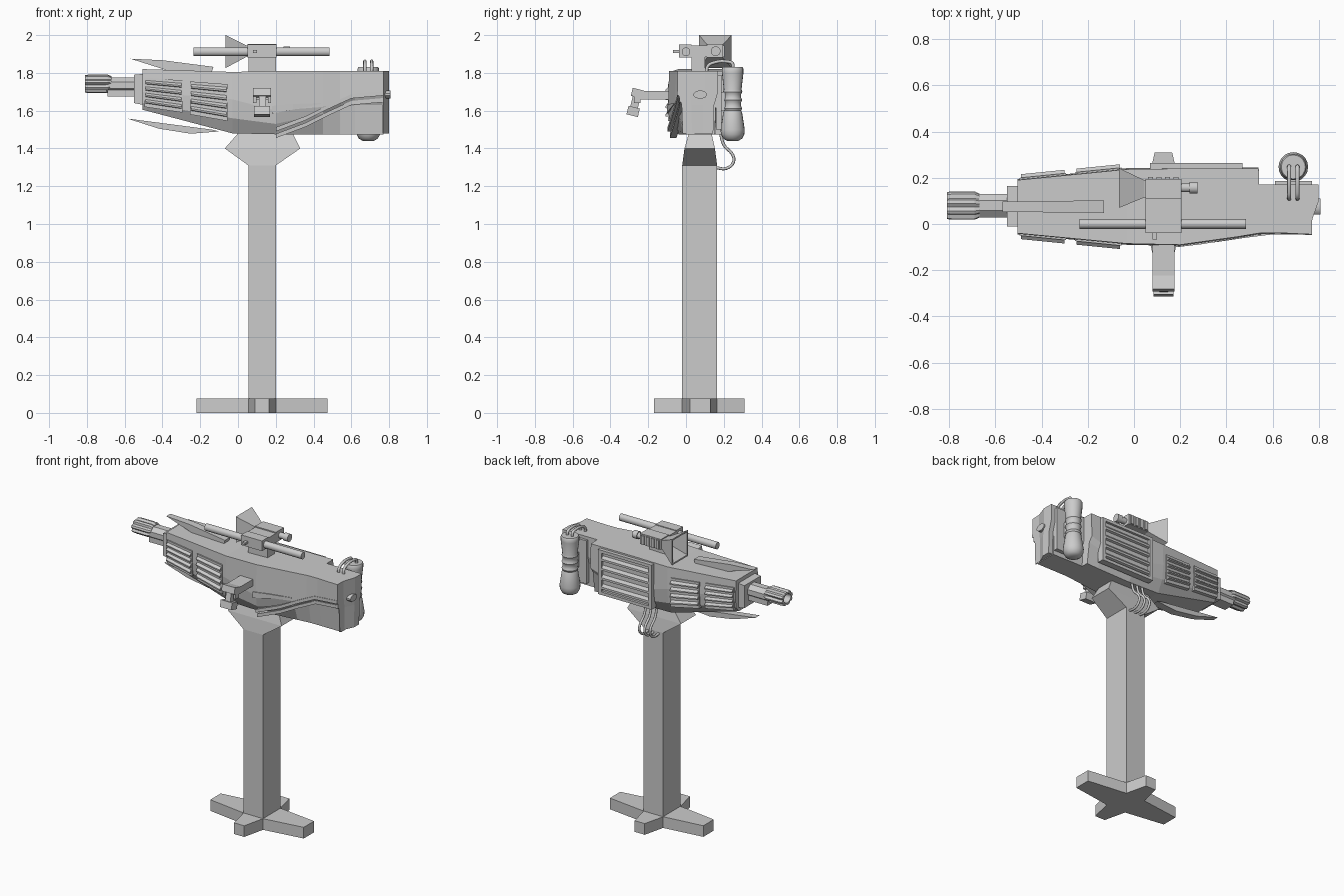
import bpy, bmesh, math
from mathutils import Vector

if "Cube" in bpy.data.objects:
    bpy.data.objects.remove(bpy.data.objects["Cube"])

CY = 0.075  # centre plane of the weapon body


def loft(name, rings, smooth=False):
    """Skin a list of equal-length closed rings and cap both ends."""
    bm = bmesh.new()
    vs = [[bm.verts.new(p) for p in r] for r in rings]
    n = len(rings[0])
    for a, b in zip(vs, vs[1:]):
        for i in range(n):
            j = (i + 1) % n
            bm.faces.new((a[i], a[j], b[j], b[i]))
    bm.faces.new(vs[0][::-1])
    bm.faces.new(vs[-1])
    bmesh.ops.recalc_face_normals(bm, faces=bm.faces)
    me = bpy.data.meshes.new(name)
    bm.to_mesh(me)
    bm.free()
    ob = bpy.data.objects.new(name, me)
    bpy.context.collection.objects.link(ob)
    if smooth:
        bpy.ops.object.select_all(action='DESELECT')
        ob.select_set(True)
        bpy.context.view_layer.objects.active = ob
        bpy.ops.object.shade_smooth_by_angle(angle=math.radians(35))
    return ob


def box(name, x0, x1, y0, y1, z0, z1):
    return loft(name, [[(x0, y0, z), (x1, y0, z), (x1, y1, z), (x0, y1, z)] for z in (z0, z1)])


def rect_x(x, y0, y1, z0, z1):
    return [(x, y0, z0), (x, y1, z0), (x, y1, z1), (x, y0, z1)]


def oval_x(x, cy, cz, ry, rz, n=12, flute=1.0):
    r = [1 if i % 3 else flute for i in range(n)]
    t = [2 * math.pi * (i + .5) / n for i in range(n)]
    return [(x, cy + ry * k * math.cos(a), cz + rz * k * math.sin(a)) for k, a in zip(r, t)]


def hose(name, pts, r):
    """Round pipe through a bent path, turned into a mesh."""
    cu = bpy.data.curves.new(name, 'CURVE')
    cu.dimensions = '3D'
    cu.bevel_depth, cu.bevel_resolution, cu.resolution_u = r, 2, 5
    cu.use_fill_caps = True
    sp = cu.splines.new('BEZIER')
    sp.bezier_points.add(len(pts) - 1)
    for b, p in zip(sp.bezier_points, pts):
        b.co = p
        b.handle_left_type = b.handle_right_type = 'AUTO'
    ob = bpy.data.objects.new(name, cu)
    bpy.context.collection.objects.link(ob)
    bpy.context.view_layer.update()
    me = bpy.data.meshes.new_from_object(ob.evaluated_get(bpy.context.evaluated_depsgraph_get()))
    bpy.data.objects.remove(ob)
    bpy.context.collection.objects.link(bpy.data.objects.new(name, me))


# star foot with four tapering arms
star = [(.055, -.02), (.09, -.17), (.165, -.17), (.2, -.02), (.475, .02), (.475, .13),
        (.2, .165), (.165, .31), (.09, .31), (.055, .165), (-.22, .13), (-.22, .02)]
loft("star_foot", [[(x, y, z) for x, y in star] for z in (0, .075)])

# post with flared head
post = [(.055, .2, -.02, .165, .07), (.055, .2, -.02, .165, 1.31),
        (-.07, .33, -.008, .153, 1.4), (0, .29, .015, .135, 1.48)]
loft("post", [[(a, c, z), (b, c, z), (b, d, z), (a, d, z)] for a, b, c, d, z in post])

# main body: x, back y, then front-side points (y, z) from top to bottom
sections = [
    (-.505, .19, [(-.04, 1.82), (-.045, 1.70), (-.04, 1.64), (-.01, 1.605)]),
    (-.03, .237, [(-.085, 1.805), (-.09, 1.66), (-.08, 1.56), (-.04, 1.48)]),
    (.2, .24, [(-.09, 1.81), (-.095, 1.60), (-.085, 1.53), (-.04, 1.475)]),
    (.45, .24, [(-.055, 1.81), (-.06, 1.62), (-.045, 1.585), (-.01, 1.475)]),
    (.54, .24, [(-.04, 1.81), (-.045, 1.65), (-.02, 1.615), (0, 1.475)]),
    (.542, .17, [(-.04, 1.81), (-.045, 1.65), (-.02, 1.615), (0, 1.475)]),
    (.62, .17, [(-.038, 1.81), (-.042, 1.685), (-.015, 1.63), (0, 1.475)]),
    (.77, .17, [(-.045, 1.81), (-.045, 1.70), (-.015, 1.63), (0, 1.475)])]
rings = []
for x, back, pts in sections:
    slim = .4 if x > .541 else 1
    other = [(back - (y - pts[0][0]) * slim, z) for y, z in pts]
    rings.append([(x, y, z) for y, z in pts + other[::-1]])
loft("body", rings)

# stepped trim following the rising lower edge at the rear
trim = [(.2, -.098, 1.49), (.36, -.078, 1.55), (.48, -.06, 1.61), (.6, -.045, 1.665), (.77, -.047, 1.68)]
for k in range(2):
    loft("lower_trim", [[(x, y + d + .012 * k, z + h - .035 * k) for d, h in
                         ((0, 0), (0, .022), (.035, .022), (.035, 0))] for x, y, z in trim])
loft("side_strip", [[(x, y, z), (x, y, z + h), (x, y + .02, z + h), (x, y + .02, z)]
                    for x, y, z, h in ((.18, -.101, 1.585, .04), (.29, -.088, 1.605, .03), (.44, -.064, 1.635, .006))])

# rear cap with oval button
cap = [(.765, -.045), (.77, -.045), (.772, .02), (.80, .10), (.80, .17), (.765, .17)]
loft("rear_cap", [[(x, CY - .01 + (y - CY + .01) * s, z) for x, y in cap]
                  for z, s in ((1.48, .75), (1.63, .8), (1.70, 1), (1.81, 1))])
loft("rear_button", [oval_x(x, .075, 1.685, .036, .022) for x in (.77, .808)], True)

# nose collar and barrel
loft("nose_collar", [rect_x(-.55, -.01, .165, 1.64, 1.79), rect_x(-.5, -.01, .165, 1.63, 1.795)])
loft("barrel", [oval_x(x, .08, 1.735, .055, .044, 8) for x in (-.70, -.54)])
box("barrel_rail", -.69, -.54, .04, .12, 1.675, 1.71)
loft("muzzle", [oval_x(x, .08, 1.742, .062 * s, .049 * s, 24, f) for x, s, f in
                ((-.67, .85, .85), (-.69, 1, .8), (-.79, 1, .8), (-.81, .95, .8), (-.81, .6, 1), (-.74, .5, 1))])

# blade fins above and below the nose
fins = {"top_fin": [(-.57, 1.875), (-.40, 1.867), (-.13, 1.832), (-.14, 1.80), (-.38, 1.815)],
        "bottom_fin": [(-.585, 1.558), (-.14, 1.50), (-.10, 1.49), (-.25, 1.478), (-.42, 1.505)]}
for name, prof in fins.items():
    loft(name, [[(x, CY + s * (.022 + .03 * (x + .57) * .4), z) for x, z in prof] for s in (-1, 1)])

# louvre groups on both flanks
def flank(x):
    return -.043 - .1 * (x + .505)


for side in (0, 1):
    def put(x, out, z):
        y = flank(x) - out
        return (x, 2 * CY - y if side else y, z)
    for x0, za0, zb0, za1, zb1 in ((-.49, 1.765, 1.63, 1.75, 1.60), (-.25, 1.745, 1.59, 1.73, 1.555)):
        x1 = x0 + .19
        loft("louvre_plate", [[put(x, .006, a), put(x, .006, b), put(x, -.02, b), put(x, -.02, a)]
                              for x, a, b in ((x0 - .005, za0 + .01, zb0 - .01), (x1 + .005, za1 + .01, zb1 - .01))])
        for i in range(4):
            ring = []
            for x, a, b in ((x0, za0, zb0), (x1, za1, zb1)):
                h = (a - b) / 4
                z = a - h * i
                ring.append([put(x, 0, z), put(x, .021, z - .45 * h), put(x, .021, z - .65 * h), put(x, 0, z - .75 * h)])
            loft("louvre", ring)

# framed grille on the far flank
box("grille_back", .07, .47, .22, .248, 1.5, 1.8)
for x in (.07, .445):
    box("grille_post", x, x + .025, .22, .264, 1.5, 1.8)
for z in (1.5, 1.78):
    box("grille_rail", .07, .47, .22, .264, z, z + .02)
for i in range(4):
    z = 1.53 + i * .063
    loft("grille_slat", [[(x, .24, z), (x, .262, z + .008), (x, .262, z + .022), (x, .24, z + .048)] for x in (.09, .45)])

# side handle
box("handle_arm", .08, .175, -.25, -.08, 1.66, 1.705)
grip = [("handle_top", .08, .175, 0, .3), ("handle_stem", .11, .148, .2, .8), ("handle_foot", .085, .17, .68, 1)]
top, end = Vector((-.252, 1.715)), Vector((-.285, 1.575))
for name, x0, x1, t0, t1 in grip:
    w = .02 if name == "handle_stem" else .03
    loft(name, [[(x0, p.x - w, p.y + w * .2), (x1, p.x - w, p.y + w * .2),
                 (x1, p.x + w, p.y - w * .3), (x0, p.x + w, p.y - w * .3)]
                for p in (top.lerp(end, t0), top.lerp(end, t1))])
for x in (.08, .158):
    box("handle_prong", x, x + .017, -.275, -.24, 1.64, 1.68)

# sight: mount, bridge, tube, hood and eyepiece
box("sight_mount", .055, .2, .03, .1, 1.79, 1.9)
box("sight_bridge", .05, .205, -.038, .03, 1.882, 1.95)
box("sight_middle", .05, .205, .02, .115, 1.885, 1.945)
box("sight_block", .05, .205, .11, .195, 1.882, 1.952)
for i in range(4):
    x = .06 + i * .037
    box("sight_rib", x, x + .022, .19, .204, 1.885, 1.945)
loft("sight_tube", [oval_x(x, 0, 1.912, .022, .024, 12) for x in (-.235, .485)], True)
box("sight_knob", .08, .1, -.068, -.03, 1.905, 1.92)
loft("sight_hood", [rect_x(.06, .115, .19, 1.885, 1.945), rect_x(.045, .115, .19, 1.885, 1.945),
                    rect_x(-.065, .07, .242, 1.826, 2.0), rect_x(-.065, .08, .232, 1.836, 1.99),
                    rect_x(.03, .125, .18, 1.895, 1.935)])
loft("sight_eyepiece", [oval_x(x, .157, 1.915, r, r) for x, r in ((.2, .02), (.24, .02), (.24, .026), (.275, .026))], True)

# canister with ringed waist, its bracket and hoses
prof = [(.03, 1.44), (.05, 1.452), (.062, 1.475), (.064, 1.50), (.05, 1.59), (.045, 1.60), (.051, 1.612), (.045, 1.624),
        (.045, 1.644), (.051, 1.656), (.045, 1.668), (.045, 1.688), (.051, 1.70), (.047, 1.712), (.057, 1.80),
        (.057, 1.822), (.052, 1.83)]
loft("canister", [[(.69 + r * math.cos(math.tau * i / 20), .247 + r * math.sin(math.tau * i / 20), z)
                   for i in range(20)] for r, z in prof], True)
box("canister_bracket", .61, .77, .16, .187, 1.5, 1.79)
box("canister_clamp", .665, .715, .18, .22, 1.6, 1.7)
for x in (.672, .708):
    hose("canister_hose", [(x, .11, 1.79), (x, .115, 1.835), (x, .15, 1.855), (x, .215, 1.86), (x, .245, 1.85), (x, .248, 1.82)], .009)

# slack cables between body and post
for x in (.09, .13, .17):
    hose("cable", [(x, .18, 1.49), (x, .2, 1.42), (x, .25, 1.36), (x, .25, 1.325), (x, .215, 1.295), (x, .155, 1.298)], .008)
